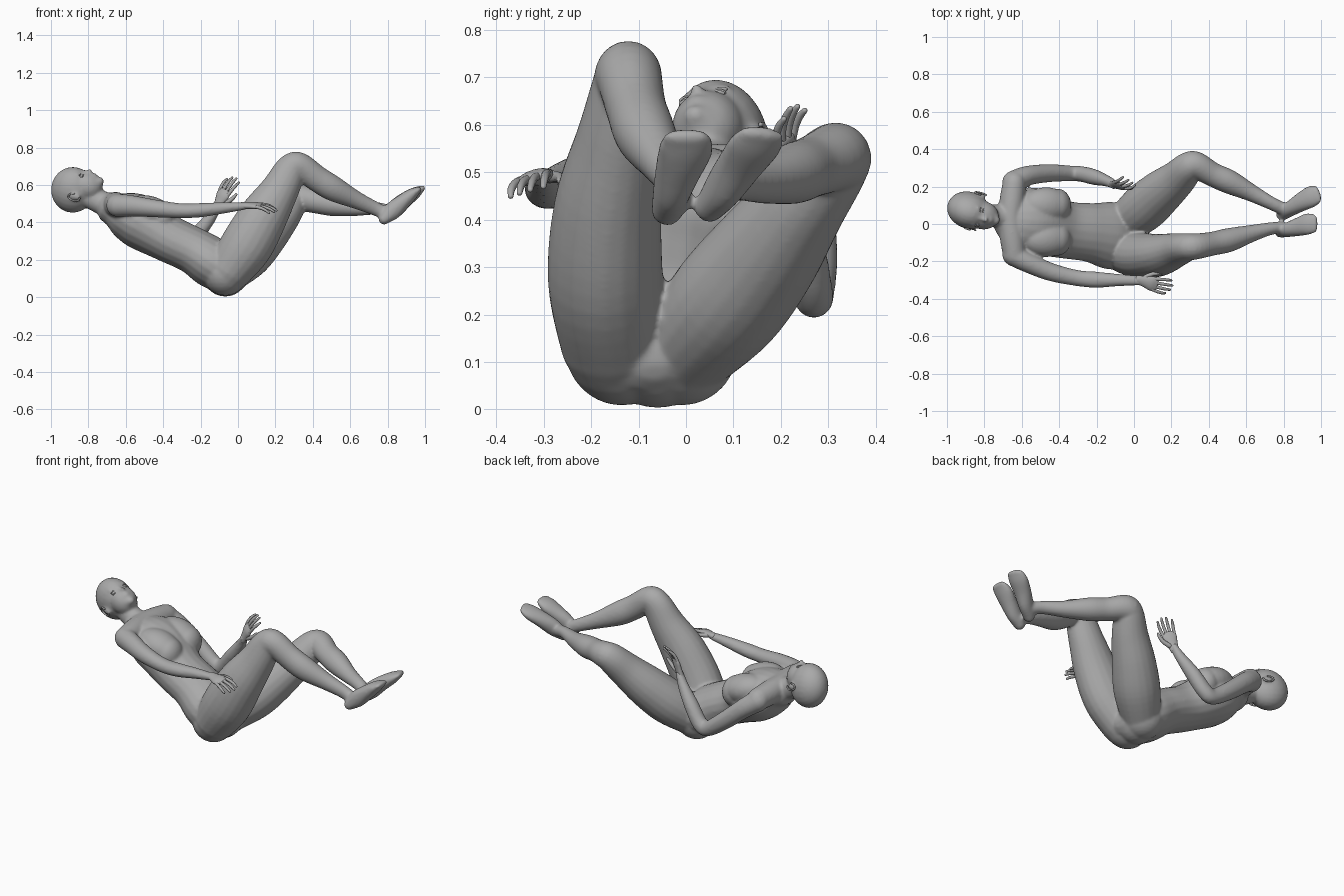
import bpy, bmesh, math
from mathutils import Vector, Matrix

grey = bpy.data.materials.new("body grey")
grey.diffuse_color = (0.40, 0.40, 0.40, 1)


def spline(pts, steps):
    """Catmull-Rom through tuples of any length."""
    out, n = [], len(pts)
    for i in range(n - 1):
        p = [pts[max(i - 1, 0)], pts[i], pts[i + 1], pts[min(i + 2, n - 1)]]
        for s in range(steps):
            t = s / steps
            out.append([0.5 * (2 * b + (c - a) * t + (2 * a - 5 * b + 4 * c - d) * t * t
                               + (3 * b - a - 3 * c + d) * t ** 3) for a, b, c, d in zip(*p)])
    out.append(list(pts[-1]))
    return out


def tube(bm, pts, side=(0, 1, 0), steps=5, sides=20):
    """Loft of ellipses; each point is x, y, z, half width along side, half depth."""
    st = spline(pts, steps)
    cen = [Vector(p[:3]) for p in st]
    first, last = (cen[0] - cen[1]).normalized(), (cen[-1] - cen[-2]).normalized()
    r0, r1 = min(st[0][3:5]), min(st[-1][3:5])

    def cap(c, p, d, r):
        return [(c + d * r * math.sin(k), p[3] * math.cos(k), p[4] * math.cos(k))
                for k in (0.5, 0.95, 1.35)]
    rings = cap(cen[0], st[0], first, r0)[::-1]
    rings += [(c, p[3], p[4]) for c, p in zip(cen, st)]
    rings += cap(cen[-1], st[-1], last, r1)
    loops = []
    for i, (c, a, b) in enumerate(rings):
        t = (rings[min(i + 1, len(rings) - 1)][0] - rings[max(i - 1, 0)][0]).normalized()
        s = Vector(side)
        s = (s - t * s.dot(t)).normalized()
        n = t.cross(s)
        loops.append([bm.verts.new(c + s * a * math.cos(q) + n * b * math.sin(q))
                      for q in [2 * math.pi * k / sides for k in range(sides)]])
    for l0, l1 in zip(loops, loops[1:]):
        for k in range(sides):
            j = (k + 1) % sides
            bm.faces.new((l0[k], l0[j], l1[j], l1[k]))
    bm.faces.new(loops[0][::-1])
    bm.faces.new(loops[-1])


def ball(bm, c, r, axes=Matrix.Identity(3)):
    m = Matrix.Translation(Vector(c)) @ axes.to_4x4() @ Matrix.Diagonal((*r, 1))
    bmesh.ops.create_uvsphere(bm, u_segments=24, v_segments=14, radius=1, matrix=m)


def finish(bm, name):
    bmesh.ops.recalc_face_normals(bm, faces=bm.faces)
    for f in bm.faces:
        f.smooth = True
    me = bpy.data.meshes.new(name)
    bm.to_mesh(me)
    bm.free()
    me.materials.append(grey)
    ob = bpy.data.objects.new(name, me)
    bpy.context.collection.objects.link(ob)
    return ob


body = bmesh.new()

# Torso from collar to pelvis
tube(body, [(-.665, .03, .47, .12, .09), (-.60, .02, .44, .165, .128), (-.51, .01, .395, .18, .145),
            (-.37, -.03, .312, .155, .127), (-.24, -.045, .25, .158, .125),
            (-.14, -.06, .185, .18, .135), (-.07, -.07, .135, .17, .12), (-.03, -.07, .115, .13, .09)])
# Shoulder girdle
tube(body, [(-.64, .22, .48, .062, .065), (-.652, .12, .487, .068, .07), (-.66, .03, .487, .068, .075),
            (-.65, -.07, .492, .068, .07), (-.64, -.16, .492, .062, .062)], side=(1, 0, 0))
# Chest and seat
slope = Matrix.Rotation(.3, 3, 'Y')
for y in (-.08, .10):
    ball(body, (-.47, y, .457), (.135, .097, .083), slope)
    ball(body, (-.41, y, .425), (.075, .09, .09))
ball(body, (-.52, .01, .44), (.15, .13, .09), slope)
for y in (-.135, -.01):
    ball(body, (-.068, y, .128), (.12, .12, .12))
ball(body, (-.068, -.06, .12), (.12, .12, .117))

# Neck
tube(body, [(-.63, .03, .47, .09, .08), (-.71, .04, .497, .066, .066), (-.78, .05, .53, .057, .062),
            (-.84, .065, .56, .06, .06)])

# Legs
tube(body, [(-.05, -.15, .14, .115, .12), (.045, -.17, .275, .122, .14), (.135, -.165, .43, .113, .13),
            (.222, -.14, .57, .092, .103), (.283, -.124, .68, .075, .086), (.33, -.12, .70, .07, .073),
            (.42, -.105, .635, .064, .07), (.51, -.085, .58, .064, .068), (.63, -.05, .52, .046, .048),
            (.73, -.025, .475, .034, .038), (.79, -.02, .445, .034, .036)])
tube(body, [(-.05, .0, .13, .105, .11), (.05, .085, .225, .125, .13), (.14, .165, .325, .118, .122),
            (.23, .24, .43, .098, .102), (.293, .303, .515, .083, .084), (.335, .312, .53, .073, .074),
            (.42, .265, .512, .065, .065), (.51, .225, .497, .064, .065), (.63, .165, .48, .046, .047),
            (.735, .11, .475, .034, .037), (.80, .08, .46, .034, .036)], side=(0, .7, -.7))

# Feet, heel to toe
tube(body, [(.782, -.04, .418, .034, .031), (.825, -.03, .46, .04, .048), (.88, -.015, .508, .05, .042),
            (.93, .0, .55, .058, .032), (.966, .002, .575, .05, .017)])
tube(body, [(.79, .05, .425, .033, .031), (.835, .08, .468, .04, .048), (.89, .115, .517, .05, .042),
            (.945, .145, .556, .058, .032), (.98, .16, .58, .05, .017)], side=(-.4, .85, -.2))

# Arms
tube(body, [(-.645, -.165, .49, .06, .062), (-.57, -.205, .488, .054, .057), (-.45, -.255, .475, .049, .048),
            (-.31, -.288, .462, .043, .04), (-.20, -.298, .465, .043, .038), (-.07, -.30, .478, .032, .03),
            (.04, -.303, .487, .026, .019)])
tube(body, [(-.645, .225, .475, .06, .062), (-.57, .258, .42, .053, .055), (-.45, .272, .32, .048, .05),
            (-.335, .27, .24, .042, .044), (-.28, .267, .256, .042, .044), (-.21, .25, .345, .042, .04),
            (-.14, .228, .435, .029, .03), (-.105, .21, .495, .025, .019)])

# Head: local x is side, y is forward, z is crown
fwd = Vector((.2, -.3, .93)).normalized()
up = Vector((-.95, .22, .25))
up = (up - fwd * up.dot(fwd)).normalized()
axes = Matrix((fwd.cross(up), fwd, up)).transposed()
skull = Vector((-.878, .072, .576))


def head_ball(bm, at, r):
    ball(bm, skull + axes @ Vector(at), r, axes)


head_ball(body, (0, -.004, .005), (.097, .125, .117))
head_ball(body, (0, .038, -.065), (.076, .079, .088))
head_ball(body, (0, .062, -.108), (.048, .045, .042))
head_ball(body, (0, .083, -.13), (.026, .024, .022))
head_ball(body, (0, .112, -.046), (.009, .012, .028))
head_ball(body, (0, .124, -.064), (.014, .014, .011))
head_ball(body, (0, .108, -.092), (.023, .012, .006))
head_ball(body, (0, .105, -.103), (.020, .012, .006))
for s in (-1, 1):
    head_ball(body, (s * .034, .098, -.012), (.026, .014, .008))
    head_ball(body, (s * .092, -.008, -.035), (.012, .02, .032))

skin = finish(body, "body")
rm = skin.modifiers.new("blend", 'REMESH')
rm.mode = 'VOXEL'
rm.voxel_size = 0.0075
rm.use_smooth_shade = True
sm = skin.modifiers.new("soften", 'SMOOTH')
sm.factor, sm.iterations = 0.5, 9

# Eyes with upper and lower lids
eyes = bmesh.new()
for s in (-1, 1):
    head_ball(eyes, (s * .034, .095, -.034), (.018, .012, .010))
    head_ball(eyes, (s * .034, .101, -.026), (.021, .008, .004))
    head_ball(eyes, (s * .034, .098, -.043), (.018, .008, .003))
finish(eyes, "eyes")

# Ear rims
ears = bmesh.new()
for s in (-1, 1):
    rim = []
    for k in range(9):
        q = math.radians(-100 + 34 * k)
        p = skull + axes @ Vector((s * .101, -.01 - .019 * math.cos(q), -.033 + .031 * math.sin(q)))
        rim.append((*p, .005, .005))
    tube(ears, rim, side=axes @ Vector((1, 0, 0)), steps=2, sides=8)
finish(ears, "ear_rims")


def hand(name, wrist, along, thumbward, curl):
    """Palm, four bent fingers and a thumb; curl bends towards the palm."""
    w, d, s = Vector(wrist), Vector(along).normalized(), Vector(thumbward)
    s = (s - d * s.dot(d)).normalized()
    n = s.cross(d) * curl
    bm = bmesh.new()

    def at(a, b, c, r, r2=None):
        return (*(w + d * a + s * b + n * c), r, r2 or r)
    tube(bm, [at(-.02, 0, 0, .024, .018), at(.02, 0, 0, .031, .017), at(.055, 0, 0, .040, .016),
              at(.08, 0, .002, .038, .011)], side=s)
    for k, size in enumerate((.92, 1.06, 1.0, .78)):
        b = .030 - .020 * k
        tube(bm, [at(.068, b, .0, .0095), at(.068 + .04 * size, b * 1.2, .006, .0088),
                  at(.068 + .07 * size, b * 1.3, .017, .008), at(.068 + .092 * size, b * 1.3, .031, .006)],
             side=s, steps=3, sides=10)
    tube(bm, [at(.01, .018, .004, .014), at(.04, .044, .012, .012), at(.068, .056, .018, .010),
              at(.09, .06, .024, .007)], side=d.cross(n), steps=3, sides=10)
    return finish(bm, name)


hand("right_hand", (.04, -.303, .490), (.95, -.27, .0), (.25, .9, .25), 1)
hand("left_hand", (-.105, .21, .495), (.42, -.05, .90), (.75, -.55, -.35), -1)
